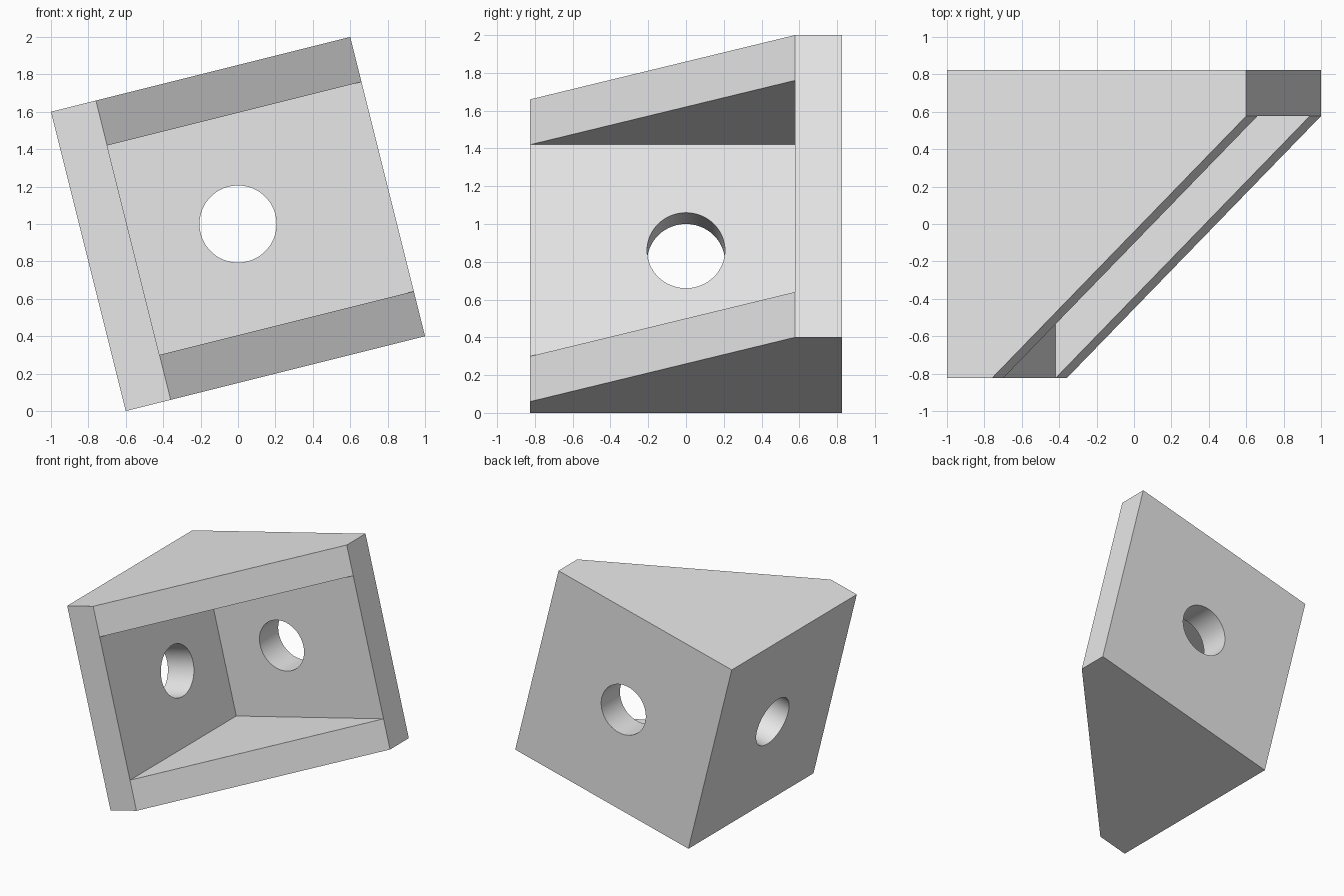
import bpy, bmesh, math
from mathutils import Matrix

cube = bpy.data.objects.get("Cube")
if cube:
    bpy.data.objects.remove(cube, do_unlink=True)

HALF = 4 / math.sqrt(17) * 0.85          # half the bracket size
HALF = math.hypot(1.6, 0.4) / 2
WALL = HALF * 0.3                        # wall thickness
INNER = HALF - WALL
HOLE = HALF / 4                          # hole radius

grey = bpy.data.materials.new("light_grey")
grey.use_nodes = True
colour = (0.8, 0.8, 0.8, 1)
grey.diffuse_color = colour
grey.node_tree.nodes["Principled BSDF"].inputs["Base Color"].default_value = colour


def finish(bm, name):
    bmesh.ops.recalc_face_normals(bm, faces=bm.faces)
    mesh = bpy.data.meshes.new(name)
    bm.to_mesh(mesh)
    bm.free()
    obj = bpy.data.objects.new(name, mesh)
    bpy.context.collection.objects.link(obj)
    mesh.materials.append(grey)
    return obj


def prism(name, outline, half_height):
    """Extrude a plan outline evenly above and below the centre."""
    bm = bmesh.new()
    face = bm.faces.new([bm.verts.new((x, y, -half_height)) for x, y in outline])
    top = bmesh.ops.extrude_face_region(bm, geom=[face])["geom"]
    verts = [v for v in top if isinstance(v, bmesh.types.BMVert)]
    bmesh.ops.translate(bm, verts=verts, vec=(0, 0, 2 * half_height))
    return finish(bm, name)


def drill(name, axis, centre):
    """Round cutter through one wall."""
    bm = bmesh.new()
    bmesh.ops.create_cone(bm, cap_ends=True, segments=64, radius1=HOLE, radius2=HOLE,
                          depth=WALL * 2,
                          matrix=Matrix.Translation(centre) @ Matrix.Rotation(math.pi / 2, 4, axis))
    return finish(bm, name)


# Body with two square walls and triangular end plates
bracket = prism("corner_bracket", [(-HALF, -HALF), (-INNER, -HALF), (HALF, INNER),
                                   (HALF, HALF), (-HALF, HALF)], HALF)

# Pocket between the end plates, and a hole in each wall
mid = HALF - WALL / 2
cutters = [
    prism("pocket_cutter", [(-INNER, -2 * HALF), (2 * HALF, -2 * HALF),
                            (2 * HALF, INNER), (-INNER, INNER)], INNER),
    drill("back_hole_cutter", 'X', (0, mid, 0)),
    drill("side_hole_cutter", 'Y', (-mid, 0, 0)),
]
for cutter in cutters:
    mod = bracket.modifiers.new(cutter.name, 'BOOLEAN')
    mod.operation = 'DIFFERENCE'
    mod.solver = 'EXACT'
    mod.object = cutter

bpy.ops.object.select_all(action='DESELECT')
bracket.select_set(True)
bpy.context.view_layer.objects.active = bracket
for cutter in cutters:
    bpy.ops.object.modifier_apply(modifier=cutter.name)
    bpy.data.objects.remove(cutter, do_unlink=True)

# Tilt the bracket so it rests on one lower edge
bracket.data.transform(Matrix.Translation((0, 0, 1)) @ Matrix.Rotation(-math.atan(0.25), 4, 'Y'))
bpy.ops.object.shade_smooth_by_angle(angle=math.radians(30))
